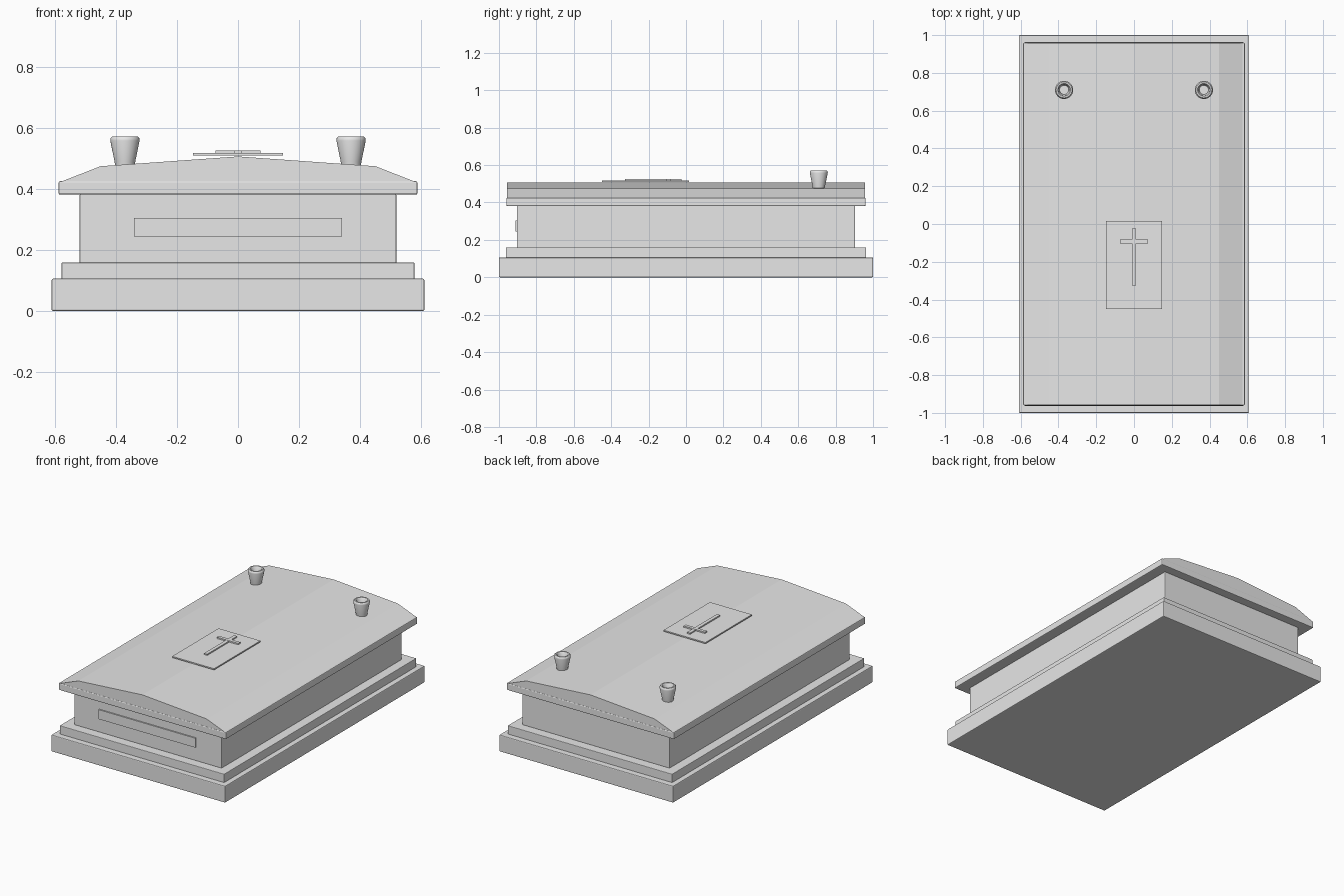
import bpy, bmesh, math

if "Cube" in bpy.data.objects:
    bpy.data.objects.remove(bpy.data.objects["Cube"])

stone = bpy.data.materials.new("grey_stone")
stone.diffuse_color = (0.8, 0.8, 0.8, 1)
stone.use_nodes = True
stone.node_tree.nodes["Principled BSDF"].inputs["Base Color"].default_value = stone.diffuse_color


def make_object(name, bm, bevel=0):
    bmesh.ops.recalc_face_normals(bm, faces=bm.faces)
    mesh = bpy.data.meshes.new(name)
    bm.to_mesh(mesh)
    bm.free()
    obj = bpy.data.objects.new(name, mesh)
    bpy.context.collection.objects.link(obj)
    mesh.materials.append(stone)
    if bevel:
        mod = obj.modifiers.new("edge_bevel", "BEVEL")
        mod.width = bevel
        mod.segments = 2
        mod.limit_method = "ANGLE"
        mod.angle_limit = math.radians(50)
    return obj


def box(name, x, y, z, bevel=0):
    """Box from (min, max) ranges on each axis."""
    bm = bmesh.new()
    bmesh.ops.create_cube(bm, size=1)
    for v in bm.verts:
        for i, (lo, hi) in enumerate((x, y, z)):
            v.co[i] = lo if v.co[i] < 0 else hi
    return make_object(name, bm, bevel)


def sym(half):
    return (-half, half)


# Stepped base, body and lid slab
box("base_plinth", sym(0.61), sym(1.0), (0, 0.106), 0.005)
box("base_step", sym(0.577), sym(0.963), (0.10, 0.159), 0.003)
box("tomb_body", sym(0.518), sym(0.904), (0.155, 0.385), 0.005)
box("lid_slab", sym(0.587), sym(0.96), (0.381, 0.425), 0.005)

# Lid crown: low gabled profile extruded along the length
profile = [(-0.583, 0.422), (0.583, 0.422), (0.45, 0.474), (0, 0.506), (-0.45, 0.474)]
bm = bmesh.new()
face = bm.faces.new([bm.verts.new((x, -0.958, z)) for x, z in profile])
ext = bmesh.ops.extrude_face_region(bm, geom=[face], use_keep_orig=True)
for v in ext["geom"]:
    if isinstance(v, bmesh.types.BMVert):
        v.co.y = 0.958
make_object("lid_crown", bm)

# Plates and raised cross
box("front_plate", sym(0.34), (-0.912, -0.90), (0.244, 0.304))
box("top_plate", sym(0.147), (-0.45, 0.015), (0.509, 0.517))
box("cross_post", sym(0.011), (-0.325, -0.025), (0.516, 0.525))
box("cross_bar", sym(0.074), (-0.104, -0.083), (0.516, 0.526))

# Pair of hollow tapered vases, turned from a profile
vase = [(0, 0.465), (0.031, 0.465), (0.034, 0.49), (0.048, 0.558), (0.047, 0.566),
        (0.042, 0.571), (0.034, 0.571), (0.029, 0.566), (0.024, 0.51), (0, 0.51)]
for side, name in ((-1, "left_vase"), (1, "right_vase")):
    bm = bmesh.new()
    verts = [bm.verts.new((r, 0, z)) for r, z in vase]
    edges = [bm.edges.new(pair) for pair in zip(verts, verts[1:])]
    bmesh.ops.spin(bm, geom=verts + edges, cent=(0, 0, 0), axis=(0, 0, 1),
                   angle=math.tau, steps=32)
    bmesh.ops.remove_doubles(bm, verts=bm.verts, dist=0.0001)
    obj = make_object(name, bm)
    obj.location = (0.37 * side, 0.71, 0)
    bpy.ops.object.select_all(action="DESELECT")
    obj.select_set(True)
    bpy.context.view_layer.objects.active = obj
    bpy.ops.object.shade_smooth_by_angle(angle=math.radians(40))
